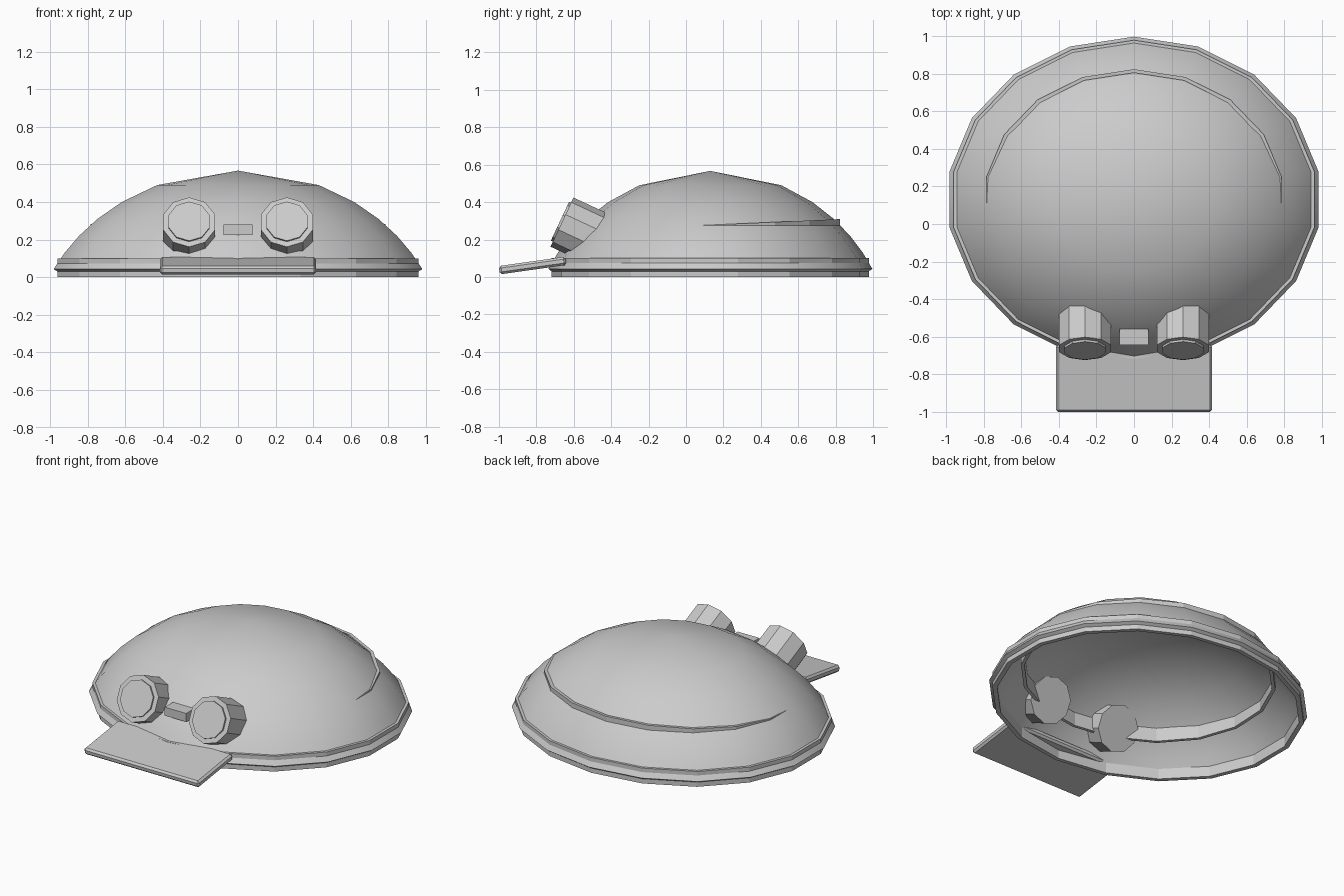
import bpy, bmesh, math
from mathutils import Matrix, Vector

if "Cube" in bpy.data.objects:
    bpy.data.objects.remove(bpy.data.objects["Cube"])

SEG = 18        # sides of every round shell part
CY = 0.13       # dome centre in y
RATIO = 0.87    # depth / width of the oval

grey = bpy.data.materials.new("light grey")
grey.diffuse_color = (0.6, 0.6, 0.6, 1)
grey.use_nodes = True
grey.node_tree.nodes["Principled BSDF"].inputs["Base Color"].default_value = grey.diffuse_color


def finish(name, bm, smooth=None):
    bmesh.ops.recalc_face_normals(bm, faces=bm.faces)
    me = bpy.data.meshes.new(name)
    bm.to_mesh(me)
    bm.free()
    me.materials.append(grey)
    ob = bpy.data.objects.new(name, me)
    bpy.context.collection.objects.link(ob)
    if smooth:
        bpy.ops.object.select_all(action='DESELECT')
        ob.select_set(True)
        bpy.context.view_layer.objects.active = ob
        bpy.ops.object.shade_smooth_by_angle(angle=math.radians(smooth))
    return ob


def oval_lathe(bm, profile, closed=True, slope=0.0):
    """Spin (radius, z) points into an oval shell; radius 0 makes a pole."""
    rings = []
    for r, z in profile:
        if r == 0:
            rings.append([bm.verts.new((0, CY, z))] * SEG)
            continue
        ring = []
        for i in range(SEG):
            a = 2 * math.pi * i / SEG
            dy = r * RATIO * math.cos(a)
            ring.append(bm.verts.new((r * math.sin(a), CY + dy, z + slope * dy)))
        rings.append(ring)
    pairs = list(zip(rings, rings[1:]))
    if closed:
        pairs.append((rings[-1], rings[0]))
    for lo, hi in pairs:
        for i in range(SEG):
            j = (i + 1) % SEG
            quad = [lo[i], lo[j], hi[j], hi[i]]
            bm.faces.new(list(dict.fromkeys(quad)))


def box(name, size, centre, tilt=0.0, bevel=0.0):
    bm = bmesh.new()
    bmesh.ops.create_cube(bm, size=1, matrix=Matrix.Diagonal((*size, 1)))
    if bevel:
        bmesh.ops.bevel(bm, geom=bm.edges[:], offset=bevel, segments=1, affect='EDGES')
    bm.transform(Matrix.Translation(centre) @ Matrix.Rotation(tilt, 4, 'X'))
    return finish(name, bm)


# Dome: thick shell cut from a large flattened sphere
A, H, ZC, T = 1.127, 0.985, -0.418, 0.028


def dome_point(z, t=0.0):
    r = A * math.sqrt(1 - ((z - ZC) / H) ** 2)
    n = Vector((r / A ** 2, (z - ZC) / H ** 2)).normalized()
    return (r - t * n.x, z - t * n.y)


levels = [0.043, 0.13, 0.22, 0.31, 0.40, 0.49]
outer = [dome_point(z) for z in levels] + [(0, 0.567)]
inner = [(0, 0.567 - T)] + [dome_point(z, T) for z in reversed(levels)]
bm = bmesh.new()
oval_lathe(bm, outer, closed=False)
oval_lathe(bm, inner + [outer[0]], closed=False)
bmesh.ops.remove_doubles(bm, verts=bm.verts, dist=0.0005)
finish("dome", bm, smooth=40)

# Rim band round the bottom
bm = bmesh.new()
oval_lathe(bm, [(0.975, 0), (0.975, 0.1), (0.945, 0.1), (0.945, 0)])
finish("rim_band", bm)

# Goggle strap: gently sloping oval ring, seen outside only at the back
bm = bmesh.new()
oval_lathe(bm, [(0.797, 0.19), (0.797, 0.278), (0.775, 0.278), (0.775, 0.19)], slope=0.045)
finish("goggle_strap", bm)

# Goggles: ten-sided cups with a slightly raised lens
TILT = math.radians(25)
for side, sx in (("left", -1), ("right", 1)):
    # local z points forward and up, local y points up the face
    frame = Matrix.Translation((sx * 0.26, -0.663, 0.293)) @ \
        Matrix.Rotation(math.radians(90) - TILT, 4, 'X')
    for part, r, front, depth in (("cup", 0.145, 0.0, 0.23), ("lens", 0.115, 0.012, 0.03)):
        bm = bmesh.new()
        bmesh.ops.create_cone(bm, cap_ends=True, segments=10, radius1=r, radius2=r, depth=depth,
                              matrix=Matrix.Translation((0, 0, front - depth / 2)))
        bm.transform(frame)
        finish(f"goggle_{part}_{side}", bm)

# Nose bridge between the goggles
box("goggle_bridge", (0.155, 0.085, 0.055), (0, -0.602, 0.252))

# Visor: thin bevelled plate sloping down to the front
box("visor", (0.83, 0.36, 0.045), (0, -0.82, 0.061), tilt=math.radians(8), bevel=0.012)
